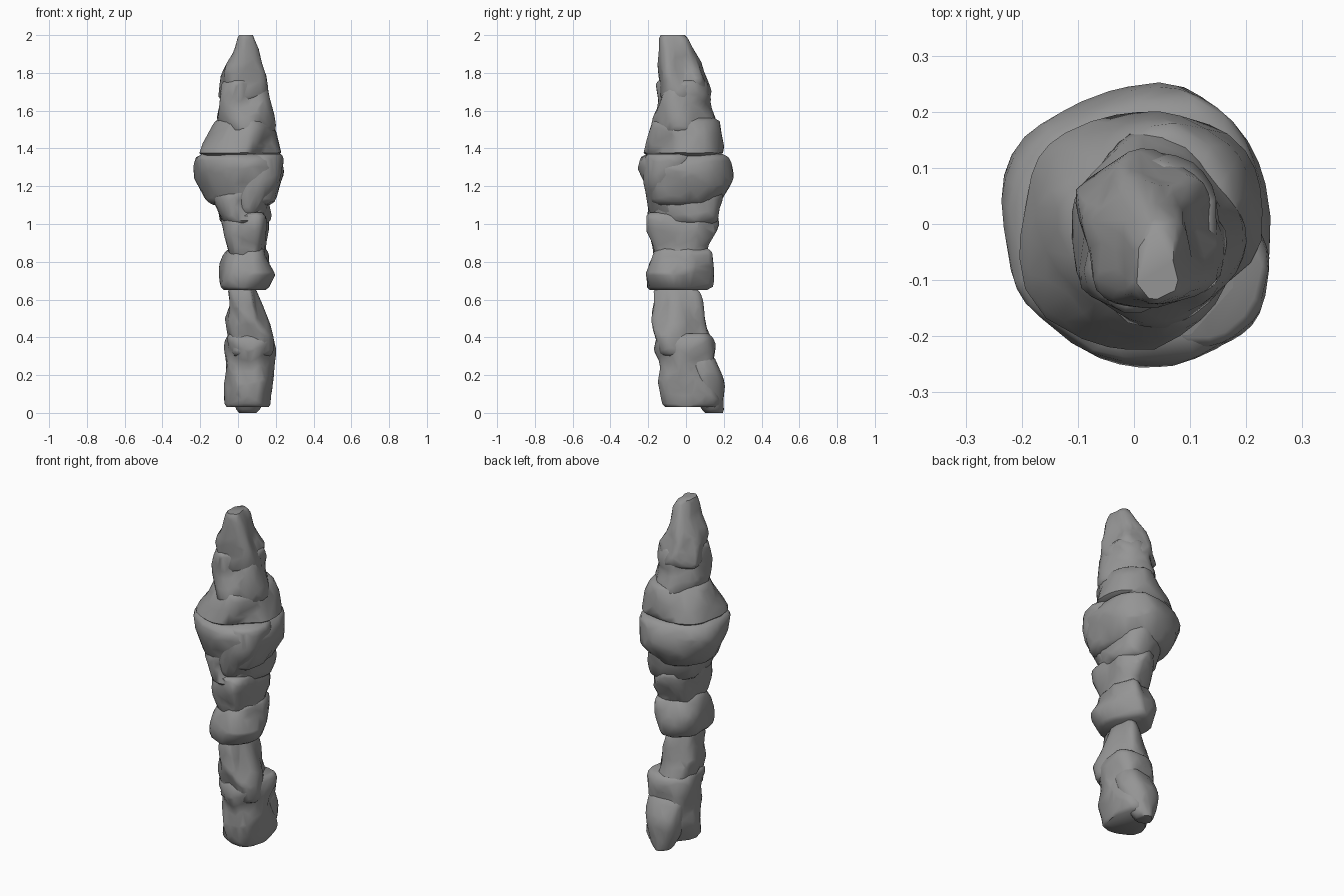
import bpy, bmesh, math
from mathutils import Vector, noise

cube = bpy.data.objects.get("Cube")
if cube:
    bpy.data.objects.remove(cube)

stone = bpy.data.materials.new("grey stone")
stone.use_nodes = True
grey = (0.3, 0.3, 0.3, 1)
stone.diffuse_color = grey
stone.node_tree.nodes["Principled BSDF"].inputs["Base Color"].default_value = grey

SIDES = 40
SQUARENESS = 2.3


def outline_point(angle):
    """Point on a rounded square of half width one."""
    c, s = math.cos(angle), math.sin(angle)
    reach = (abs(c) ** SQUARENESS + abs(s) ** SQUARENESS) ** (-1 / SQUARENESS)
    return Vector((c * reach, s * reach))


def roughness(direction, z, offset):
    """Broad bumps with a few softer ledges."""
    place = Vector((direction.x, direction.y, z * 6)) + offset
    ledge = abs(noise.noise(place * 0.8 + offset))
    return noise.noise(place) - 1.5 * ledge + 0.35


def rock(name, bottom, top, foot, head, foot_half, head_half, bulge=0.0, rough=0.03):
    """Loft a chipped stone between two centres and two half sizes."""
    bm = bmesh.new()
    steps = max(10, round((top - bottom) / 0.016))
    offset = Vector((bottom, top, bottom + top)) * 9
    loops = []
    for i in range(steps + 1):
        t = i / steps
        z = bottom + (top - bottom) * t
        centre = Vector(foot).lerp(Vector(head), t)
        half = Vector(foot_half).lerp(Vector(head_half), t)
        swell = bulge * math.sin(math.pi * t)
        # worn rims, and gentler bumps where the stone is thin
        rim = 1 - 0.12 * abs(2 * t - 1) ** 16
        strength = rough * min(1, half.x / 0.1)
        loop = []
        for k in range(SIDES):
            edge = outline_point(math.tau * k / SIDES)
            grow = swell + strength * roughness(edge, z, offset)
            x = centre.x + edge.x * (half.x + grow) * rim
            y = centre.y + edge.y * (half.y + grow) * rim
            loop.append(bm.verts.new((x, y, z)))
        loops.append(loop)
    for lower, upper in zip(loops, loops[1:]):
        for k in range(SIDES):
            n = (k + 1) % SIDES
            bm.faces.new((lower[k], lower[n], upper[n], upper[k]))
    bm.faces.new(loops[0][::-1])
    bm.faces.new(loops[-1])
    mesh = bpy.data.meshes.new(name)
    bm.to_mesh(mesh)
    bm.free()
    mesh.materials.append(stone)
    obj = bpy.data.objects.new(name, mesh)
    bpy.context.collection.objects.link(obj)

    # thin the mesh so broad chipped planes appear
    chips = obj.modifiers.new("chips", 'DECIMATE')
    chips.ratio = 0.25
    bpy.ops.object.select_all(action='DESELECT')
    obj.select_set(True)
    bpy.context.view_layer.objects.active = obj
    bpy.ops.object.modifier_apply(modifier=chips.name)
    bpy.ops.object.shade_smooth_by_angle(angle=math.radians(50))


# leaning leg in two stones, with a heel reaching back to the ground
rock("lower_leg", bottom=0.03, top=0.42,
     foot=(0.06, 0.02), head=(0.07, -0.01),
     foot_half=(0.12, 0.14), head_half=(0.12, 0.14), bulge=0.01)
rock("upper_leg", bottom=0.3, top=0.66,
     foot=(0.07, -0.01), head=(0.03, -0.05),
     foot_half=(0.11, 0.14), head_half=(0.08, 0.12), bulge=0.01)
rock("heel_stone", bottom=0, top=0.3,
     foot=(0.05, 0.15), head=(0.07, 0.07),
     foot_half=(0.05, 0.05), head_half=(0.1, 0.07), bulge=0.03, rough=0.02)

# collar resting on the leg
rock("collar_stone", bottom=0.65, top=0.87,
     foot=(0.03, -0.04), head=(0.05, -0.02),
     foot_half=(0.12, 0.16), head_half=(0.1, 0.15), bulge=0.02)

# waist swelling towards the cap
rock("lower_waist", bottom=0.8, top=1.06,
     foot=(0.06, -0.03), head=(0.04, -0.02),
     foot_half=(0.09, 0.14), head_half=(0.13, 0.19))
rock("upper_waist", bottom=1, top=1.2,
     foot=(0.04, -0.02), head=(0.02, 0),
     foot_half=(0.12, 0.18), head_half=(0.16, 0.2), bulge=0.01)

# broad cap with a heavy block hanging on its front
rock("cap_stone", bottom=1.1, top=1.37,
     foot=(0.02, 0), head=(0, 0),
     foot_half=(0.16, 0.18), head_half=(0.22, 0.23), bulge=0.03)
rock("front_block", bottom=1.05, top=1.37,
     foot=(0.07, -0.1), head=(0.1, -0.08),
     foot_half=(0.07, 0.08), head_half=(0.13, 0.14), bulge=0.02, rough=0.02)

# flared skirt, shoulder and tapering tip
rock("spire_skirt", bottom=1.36, top=1.56,
     foot=(0, 0), head=(0.04, 0),
     foot_half=(0.23, 0.21), head_half=(0.14, 0.16))
rock("spire_shoulder", bottom=1.48, top=1.76,
     foot=(0.04, 0), head=(0.03, -0.02),
     foot_half=(0.15, 0.17), head_half=(0.12, 0.13))
rock("spire_tip", bottom=1.66, top=2,
     foot=(0.03, -0.01), head=(0.04, -0.07),
     foot_half=(0.13, 0.14), head_half=(0.04, 0.07), bulge=0.01)
